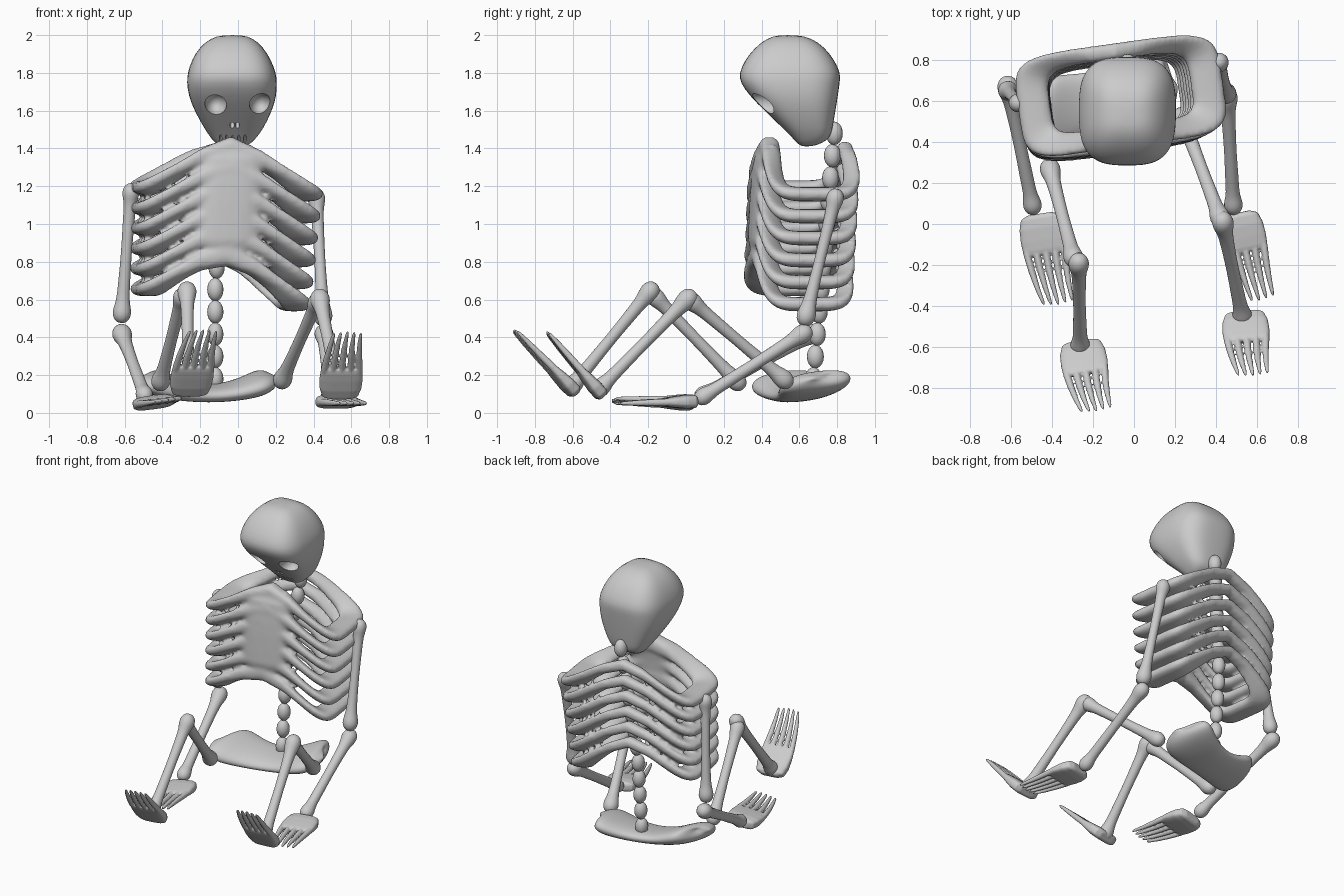
import bpy, bmesh, math
from mathutils import Vector as V, Matrix

if "Cube" in bpy.data.objects:
    bpy.data.objects.remove(bpy.data.objects["Cube"])

bone_mat = bpy.data.materials.new("bone grey")
bone_mat.diffuse_color = (0.6, 0.6, 0.6, 1)
bone_mat.use_nodes = True
bone_mat.node_tree.nodes["Principled BSDF"].inputs["Base Color"].default_value = bone_mat.diffuse_color


def spow(c, n):
    return math.copysign(abs(c) ** (2 / n), c)


def circle(c, a, b, seg=16, n=2):
    """Superellipse ring with half axes a and b around c."""
    pts = []
    for i in range(seg):
        t = 2 * math.pi * i / seg
        pts.append(c + a * spow(math.cos(t), n) + b * spow(math.sin(t), n))
    return pts


def loft(bm, rings, closed=False):
    vs = [[bm.verts.new(p) for p in r] for r in rings]
    m = len(vs[0])
    pairs = list(zip(vs, vs[1:])) + ([(vs[-1], vs[0])] if closed else [])
    for r, s in pairs:
        for i in range(m):
            bm.faces.new((r[i], r[(i + 1) % m], s[(i + 1) % m], s[i]))
    if not closed:
        bm.faces.new(vs[0])
        bm.faces.new(vs[-1])


def make(name, bm, subsurf=0, voxel=0, smooth=0):
    bmesh.ops.recalc_face_normals(bm, faces=bm.faces[:])
    me = bpy.data.meshes.new(name)
    bm.to_mesh(me)
    bm.free()
    me.materials.append(bone_mat)
    for p in me.polygons:
        p.use_smooth = True
    ob = bpy.data.objects.new(name, me)
    bpy.context.collection.objects.link(ob)
    if subsurf:
        s = ob.modifiers.new("subsurf", 'SUBSURF')
        s.levels = s.render_levels = subsurf
    if voxel:
        r = ob.modifiers.new("remesh", 'REMESH')
        r.mode, r.voxel_size, r.use_smooth_shade = 'VOXEL', voxel, True
        s = ob.modifiers.new("smooth", 'SMOOTH')
        s.factor, s.iterations = 0.5, smooth
    return ob


def ellipsoid(bm, c, r, rot=None, seg=16):
    m = Matrix.Translation(c) @ (rot or Matrix()) @ Matrix.Diagonal((*r, 1))
    bmesh.ops.create_uvsphere(bm, u_segments=seg, v_segments=seg // 2 + 2, radius=1, matrix=m)


# Skull: stacked sections (z, x min, x max, y min, y max)
sections = [(2.0, -.08, .02, .49, .59), (1.985, -.145, .08, .43, .665), (1.935, -.205, .135, .365, .735),
            (1.87, -.245, .175, .312, .785), (1.8, -.268, .202, .28, .82), (1.75, -.272, .207, .285, .815),
            (1.68, -.263, .205, .335, .805), (1.6, -.232, .182, .415, .792), (1.5, -.175, .132, .52, .775),
            (1.46, -.147, .1, .56, .765), (1.425, -.12, .07, .59, .72), (1.41, -.08, .03, .615, .66)]
bm = bmesh.new()
loft(bm, [circle(V(((x0 + x1) / 2, (y0 + y1) / 2, z)), V(((x1 - x0) / 2, 0, 0)),
                 V((0, (y1 - y0) / 2, 0)), 32, 3) for z, x0, x1, y0, y1 in sections])
skull = make("skull", bm, subsurf=1)

# Cutters for eye sockets, nose and tooth gaps
bm = bmesh.new()
tilt = Matrix.Rotation(math.radians(45), 4, 'X')
for x in (-.118, .118):
    ellipsoid(bm, V((x, .40, 1.635)), (.058, .095, .062), seg=24)
for dx in (-.014, .014):
    ellipsoid(bm, V((-.017 + dx, .495, 1.522)), (.012, .04, .022), tilt)
for i in range(-2, 3):
    ellipsoid(bm, V((-.028 + .032 * i, .565, 1.445)), (.007, .04, .03), tilt)
cutter = make("socket_cutter", bm)
cutter.hide_render = True
b = skull.modifiers.new("sockets", 'BOOLEAN')
b.operation, b.object, b.solver = 'DIFFERENCE', cutter, 'EXACT'
bpy.context.view_layer.objects.active = skull
skull.select_set(True)
for m in [m.name for m in skull.modifiers]:
    bpy.ops.object.modifier_apply(modifier=m)
bpy.data.objects.remove(cutter)
bpy.ops.object.shade_smooth_by_angle(angle=math.radians(50))
skull.select_set(False)

# Rib cage: six saddle-shaped rings plus breastbone, fused
bm = bmesh.new()
yaw = Matrix.Rotation(math.radians(8), 3, 'Z')
for k in range(6):
    f = k / 5
    hw, hd = .505 - .035 * f, .262 - .004 * f
    mid = V((-.065 - .025 * f, .622 - .025 * f, 0))
    apex, lean = 1.40 - .56 * f, .018 + .022 * f
    rings = []
    for i in range(96):
        t = 2 * math.pi * i / 96
        c, s = spow(math.cos(t), 5), spow(math.sin(t), 5)
        front = s < 0
        outer = V((hw * c, hd * s, 0))
        inner = V(((hw - .16) * c, (hd - (.11 if front else .08)) * s, 0))
        z = apex - .225 * (math.sqrt(c * c + .06) - .245) / .785 - lean * c
        h = .038 + (.026 * max(0, 1 - abs(c) / .6) if front else 0)
        ctr = yaw @ ((outer + inner) / 2) + mid
        if front and k == 0:
            ctr.y += .025 * (1 - abs(c))
        rings.append(circle(ctr + V((0, 0, z)), yaw @ ((outer - inner) / 2), V((0, 0, h)), 16, 2.6))
    loft(bm, rings, closed=True)
rings = []
for i in range(9):
    f = i / 8
    w = .165 if 0 < i < 8 else .1
    rings.append(circle(V((-.03 - .03 * f, .41 + .03 * (1 - f) ** 4 - .02 * f, 1.42 - .58 * f)),
                        yaw @ V((w, 0, 0)), V((0, .056 if 0 < i < 8 else .035, 0)), 24, 2.8))
loft(bm, rings)
make("rib_cage", bm, voxel=.0135, smooth=4)

# Spine: a curved row of beads
bm = bmesh.new()
for i in range(12):
    f = i / 11
    x = -.03 - .09 * min(1, f * 1.7)
    y = .785 - .11 * f
    ellipsoid(bm, V((x, y, 1.48 - 1.3 * f)), (.043, .045, .062))
make("spine", bm)

# Pelvis: upturned crescent with broad ends, pinched in the middle
bm = bmesh.new()
rings = []
for i in range(29):
    u = -math.cos(math.pi * i / 28)
    end = max(.02, 1 - abs(u) ** 7) ** .5
    c = V((-.155 + .34 * u, .61 + .1 * u, .105 + .085 * u * u))
    n = V((-.17 * u, 0, .34)).normalized()
    depth = (.15 + .09 * u * u) * end
    rings.append(circle(c, V((.03 * -u, depth, depth * .12)), n * (.045 + .035 * u * u) * end, 20, 2.3))
loft(bm, rings)
make("pelvis", bm, subsurf=1)


# Long bones with knobbed ends
def long_bone(name, a, b, r, ra, rb):
    a, b = V(a), V(b)
    d = b - a
    length = d.length
    d.normalize()
    p = d.orthogonal().normalized()
    q = d.cross(p)
    prof = [(-ra, .3 * ra), (-.7 * ra, .78 * ra), (0, 1.06 * ra), (.8 * ra, .88 * ra), (1.5 * ra, .7 * ra),
            (.25 * length, r), (.5 * length, r * .88), (.75 * length, r), (length - 1.5 * rb, .7 * rb),
            (length - .8 * rb, .88 * rb), (length, 1.06 * rb), (length + .7 * rb, .78 * rb), (length + rb, .3 * rb)]
    bm = bmesh.new()
    loft(bm, [circle(a + d * s, p * w, q * w) for s, w in prof])
    make(name, bm, subsurf=1)


long_bone("left_upper_arm", (-.567, .59, 1.17), (-.615, .65, .525), .032, .046, .05)
long_bone("left_forearm", (-.615, .67, .42), (-.495, .09, .095), .034, .054, .047)
long_bone("right_upper_arm", (.415, .79, 1.14), (.45, .635, .51), .032, .048, .052)
long_bone("right_forearm", (.455, .62, .42), (.485, .09, .085), .034, .052, .047)
long_bone("left_thigh", (-.295, -.165, .615), (-.41, .27, .165), .034, .05, .052)
long_bone("left_shin", (-.27, -.19, .645), (-.262, -.6, .145), .034, .052, .05)
long_bone("right_thigh", (.42, .03, .59), (.235, .52, .175), .034, .05, .052)
long_bone("right_shin", (.433, .01, .605), (.53, -.455, .13), .034, .054, .05)


# Hands and feet: a tapered palm with five digits, fused
def extremity(name, base, tip, roll=0.0, bend=0.0):
    base, tip = V(base), V(tip)
    d = tip - base
    length = d.length
    d.normalize()
    w = V((0, 0, 1)).cross(d)
    w = (w if w.x > 0 else -w).normalized()
    w = (w + V((0, 0, roll))).normalized()
    n = w.cross(d)
    bm = bmesh.new()
    palm = [(-.06, .06, .024), (-.02, .097, .036), (.1, .112, .037), (.25, .115, .03),
            (.36, .112, .023), (.41, .105, .016)]
    loft(bm, [circle(base + d * s * length, w * a, n * t, 24, 3.5) for s, a, t in palm])
    for i in range(-2, 3):
        rings = []
        for s, r in ((.25, .019), (.4, .0185), (.6, .0165), (.8, .0135), (.97, .0095), (1.02, .005)):
            g = max(0, s - .4) / .6
            off = i * (.0465 - .011 * g) + bend * g * g
            rings.append(circle(base + d * length * (s - .012 * abs(i) * g) + w * off, w * r, n * r * 1.1, 10))
        loft(bm, rings)
    make(name, bm, voxel=.006, smooth=2)


extremity("left_hand", (-.455, .025, .055), (-.39, -.39, .065), .13, .02)
extremity("right_hand", (.51, .03, .06), (.595, -.37, .05), 0, .015)
extremity("left_foot", (-.255, -.6, .12), (-.205, -.91, .435), 0, .02)
extremity("right_foot", (.54, -.455, .105), (.565, -.735, .425), 0, .015)
